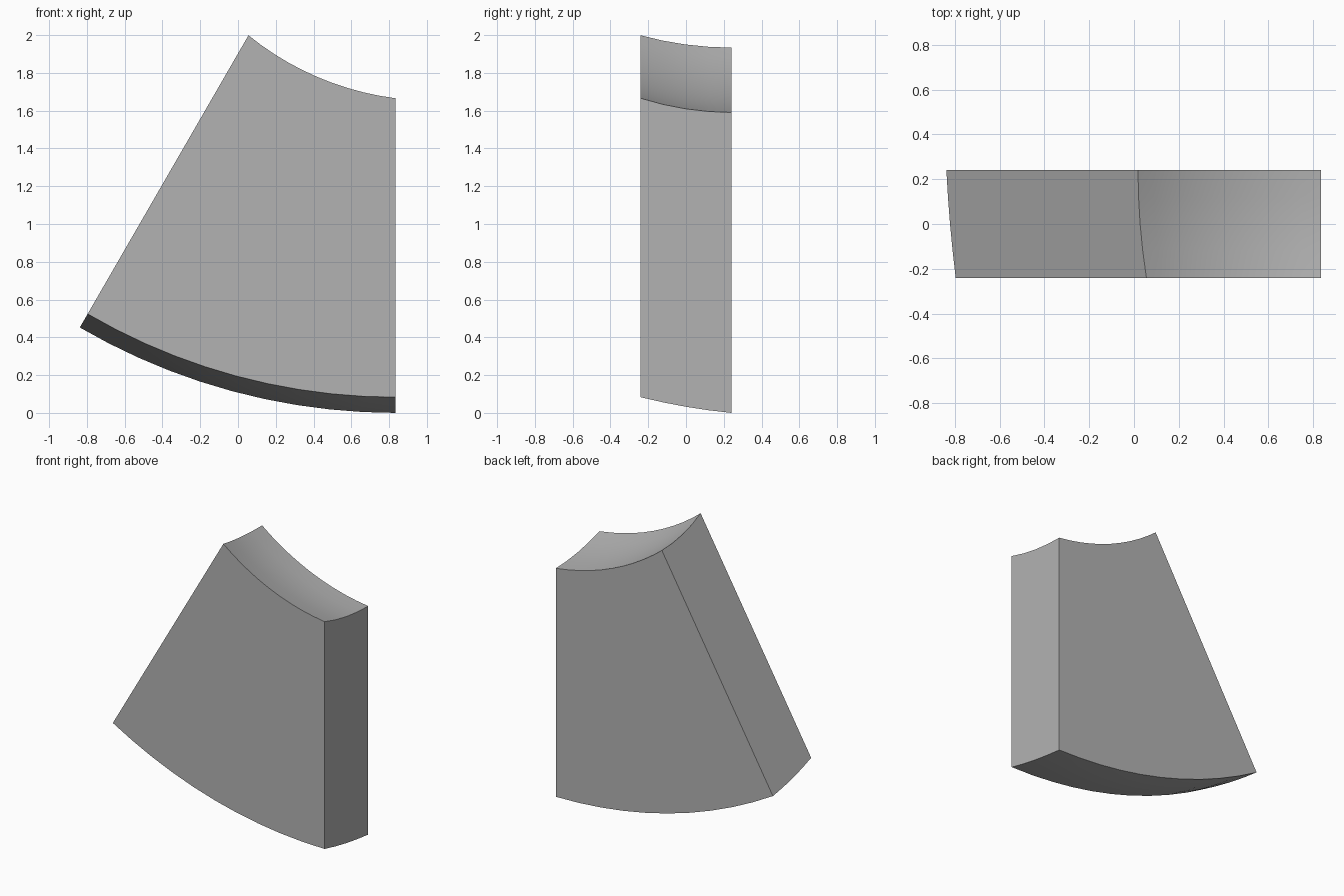
import bpy, bmesh
from math import sin, cos, radians, sqrt
from mathutils import Vector

if "Cube" in bpy.data.objects:
    bpy.data.objects.remove(bpy.data.objects["Cube"])

HALF_W, HALF_D = 0.835, 0.24
APEX_Z, SWEEP = 3.349, radians(30)   # both side faces meet at this line
NA, NY = 10, 4

# outer and inner curved surfaces: sphere centre, squared radius
OUTER = (Vector((HALF_W, 0.567, 3.32)), 3.32**2 + 0.327**2)
INNER = (Vector((1.03, 0.245, 3.20)), 2.628)


def hit(sphere, t, y):
    """Far point where a ray from the apex line meets a sphere."""
    centre, r2 = sphere
    start = Vector((HALF_W, y, APEX_Z))
    ray = Vector((-sin(t), 0, -cos(t)))
    rel = start - centre
    b = rel.dot(ray)
    return start + ray * (-b + sqrt(b * b - rel.length_squared + r2))


bm = bmesh.new()


def surface(sphere):
    return [[bm.verts.new(hit(sphere, SWEEP * i / NA, HALF_D * (2 * j / NY - 1)))
             for j in range(NY + 1)] for i in range(NA + 1)]


outer, inner = surface(OUTER), surface(INNER)

# curved bottom and top
for g in (outer, inner):
    for i in range(NA):
        for j in range(NY):
            bm.faces.new((g[i][j], g[i + 1][j], g[i + 1][j + 1], g[i][j + 1]))

# flat front, back, right and slanted left faces
for j in (0, NY):
    bm.faces.new([outer[i][j] for i in range(NA + 1)]
                 + [inner[i][j] for i in reversed(range(NA + 1))])
for i in (0, NA):
    bm.faces.new(outer[i] + inner[i][::-1])
bmesh.ops.recalc_face_normals(bm, faces=bm.faces[:])

mesh = bpy.data.meshes.new("wedge_block")
bm.to_mesh(mesh)
bm.free()
block = bpy.data.objects.new("wedge_block", mesh)
bpy.context.collection.objects.link(block)

grey = bpy.data.materials.new("stone grey")
grey.diffuse_color = (0.45, 0.45, 0.45, 1)
grey.use_nodes = True
grey.node_tree.nodes["Principled BSDF"].inputs["Base Color"].default_value = grey.diffuse_color
mesh.materials.append(grey)

bpy.context.view_layer.objects.active = block
block.select_set(True)
bpy.ops.object.shade_smooth_by_angle(angle=radians(25))
